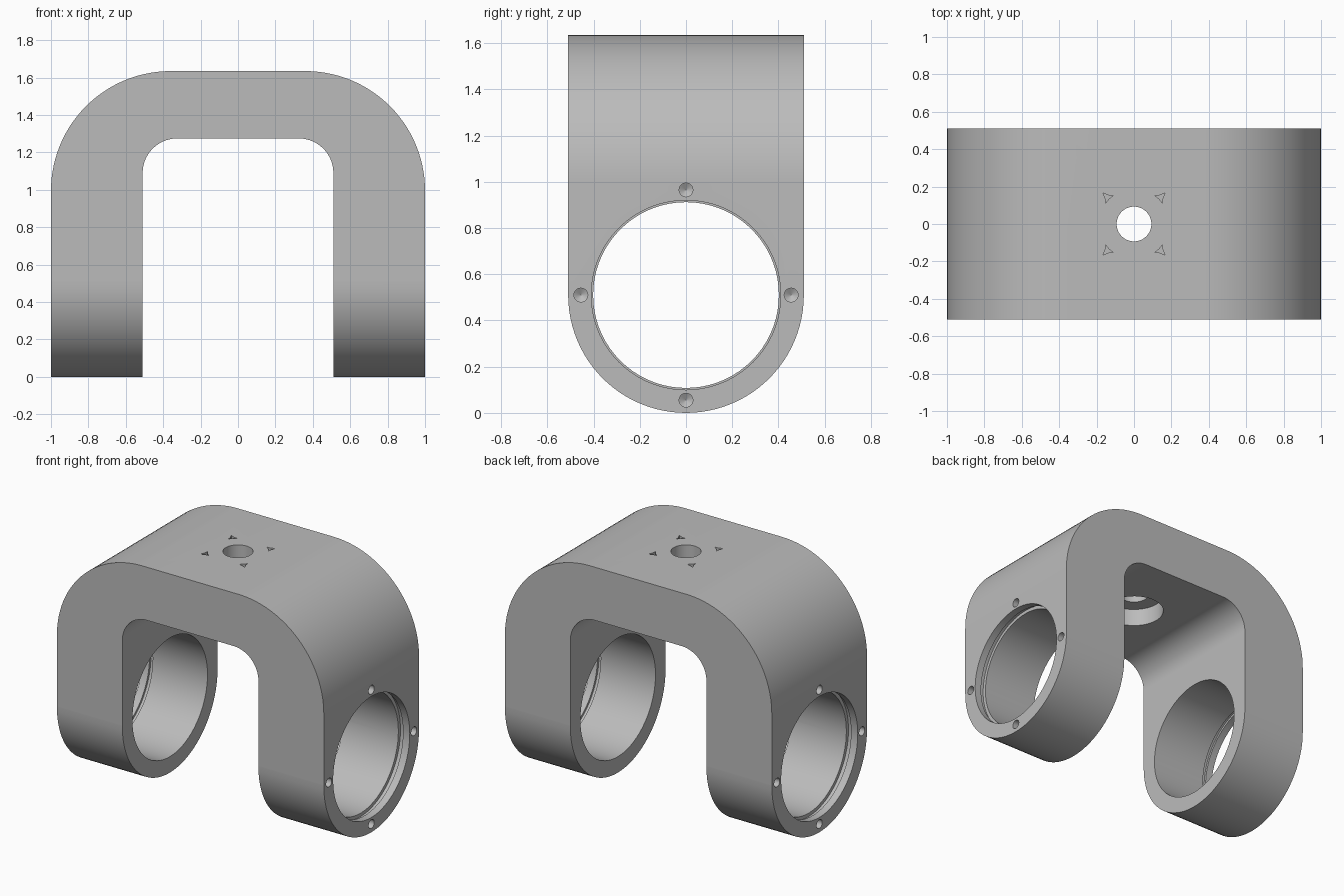
import bpy, bmesh, math
from mathutils import Matrix, Vector

cube = bpy.data.objects.get("Cube")
if cube:
    bpy.data.objects.remove(cube)

HALF_Y, TOP, AXIS_Z = 0.51, 1.635, 0.51

grey = bpy.data.materials.new("plain grey")
grey.diffuse_color = (0.5, 0.5, 0.5, 1)
grey.use_nodes = True
grey.node_tree.nodes["Principled BSDF"].inputs["Base Color"].default_value = (0.5, 0.5, 0.5, 1)


def arc(cx, cy, r, start, end, steps):
    angles = [math.radians(start + (end - start) * i / steps) for i in range(steps + 1)]
    return [(cx + r * math.cos(a), cy + r * math.sin(a)) for a in angles]


def prism(name, outline, to_world, depth):
    """Extrude a flat outline; to_world maps (u, v) to a 3D point."""
    bm = bmesh.new()
    face = bm.faces.new([bm.verts.new(to_world(u, v)) for u, v in outline])
    out = bmesh.ops.extrude_face_region(bm, geom=[face])
    moved = [g for g in out["geom"] if isinstance(g, bmesh.types.BMVert)]
    bmesh.ops.translate(bm, verts=moved, vec=depth)
    return finish(name, bm)


def finish(name, bm):
    bmesh.ops.recalc_face_normals(bm, faces=bm.faces)
    mesh = bpy.data.meshes.new(name)
    bm.to_mesh(mesh)
    bm.free()
    mesh.materials.append(grey)
    obj = bpy.data.objects.new(name, mesh)
    bpy.context.collection.objects.link(obj)
    return obj


def lathe(name, profile, origin, axis, segments):
    """Closed solid turned round an axis; profile is (distance, radius) pairs."""
    bm = bmesh.new()
    turn = Matrix.Translation(origin) @ Vector(axis).to_track_quat("Z", "Y").to_matrix().to_4x4()
    rings = []
    for d, r in profile:
        rings.append([bm.verts.new(turn @ Vector((x, y, d)))
                      for x, y in arc(0, 0, r, 0, 360, segments)[:-1]])
    for a, b in zip(rings, rings[1:]):
        for i in range(segments):
            j = (i + 1) % segments
            bm.faces.new((a[i], a[j], b[j], b[i]))
    bm.faces.new(rings[0])
    bm.faces.new(rings[-1])
    return finish(name, bm)


def combine(body, tool, operation):
    mod = body.modifiers.new(tool.name, "BOOLEAN")
    mod.operation, mod.solver, mod.object = operation, "EXACT", tool
    bpy.context.view_layer.objects.active = body
    bpy.ops.object.modifier_apply(modifier=mod.name)
    bpy.data.objects.remove(tool)


# Arched yoke body
half = [(0.51, -0.1)] + arc(0.325, 1.09, 0.185, 0, 90, 14)
outer = arc(0.36, 0.995, 0.64, 90, 0, 28) + [(1, -0.1)]
right_half = half + outer
left_half = [(-x, z) for x, z in right_half]
n = len(half)
outline = left_half[:n][::1] + half[::-1] + outer[::-1] + left_half[n:]
yoke = prism("yoke_body", outline, lambda u, v: (u, -HALF_Y, v), (0, 2 * HALF_Y, 0))

# Rounded lower ends of both legs
ends = arc(0, AXIS_Z, HALF_Y, 180, 360, 48)
ends = [(-0.6, AXIS_Z + 0.005)] + [(-HALF_Y, AXIS_Z + 0.005)] + ends
ends += [(HALF_Y, AXIS_Z + 0.005), (0.6, AXIS_Z + 0.005), (0.6, -0.2), (-0.6, -0.2)]
combine(yoke, prism("end_trim", ends, lambda u, v: (-1.2, u, v), (2.4, 0, 0)), "DIFFERENCE")

# Bearing bores with retaining grooves, and four screw holes round each
for side in (-1, 1):
    bore = [(-0.1, 0.41), (0.05, 0.41), (0.05, 0.425), (0.08, 0.425), (0.08, 0.402), (0.6, 0.402)]
    combine(yoke, lathe("bore", bore, (side, 0, AXIS_Z), (-side, 0, 0), 72), "DIFFERENCE")
    for y, z in arc(0, AXIS_Z, 0.455, 0, 270, 3):
        screw = [(-0.05, 0.03), (0.1, 0.03), (0.117, 0.001)]
        combine(yoke, lathe("screw_hole", screw, (side, y, z), (-side, 0, 0), 20), "DIFFERENCE")

# Stepped hole through the bridge, wide below
shaft = [(-0.2, 0.19), (0.12, 0.19), (0.12, 0.093), (0.6, 0.093)]
combine(yoke, lathe("bridge_hole", shaft, (0, 0, 1.275), (0, 0, 1), 48), "DIFFERENCE")

# Small three-pointed pockets round the bridge hole
star = [(0.166, 0.166), (0.136, 0.153), (0.112, 0.152), (0.134, 0.134), (0.152, 0.112), (0.153, 0.136)]
for sx in (-1, 1):
    for sy in (-1, 1):
        pocket = prism("pocket", star, lambda u, v: (sx * u, sy * v, TOP - 0.1), (0, 0, 0.2))
        combine(yoke, pocket, "DIFFERENCE")

# Smooth curves with crisp edges
bpy.ops.object.select_all(action="DESELECT")
yoke.select_set(True)
bpy.context.view_layer.objects.active = yoke
bpy.ops.object.shade_smooth_by_angle(angle=math.radians(30))
weighted = yoke.modifiers.new("even_shading", "WEIGHTED_NORMAL")
weighted.keep_sharp = True
